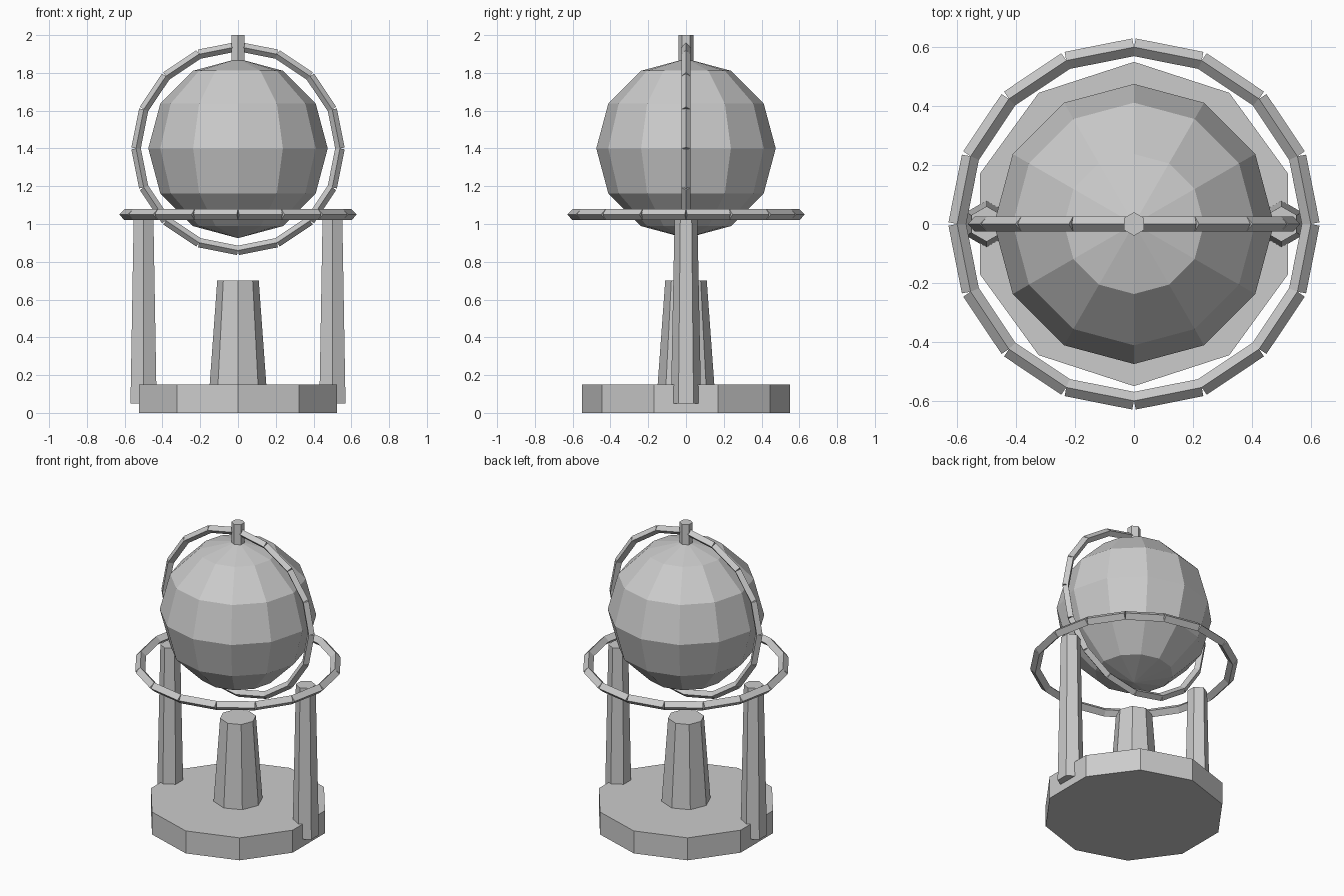
import bpy, bmesh
from math import pi, sin, cos
from mathutils import Matrix, Vector

cube = bpy.data.objects.get("Cube")
if cube:
    bpy.data.objects.remove(cube)

# One plain grey for the whole model
GREY = (0.6, 0.6, 0.6, 1)
grey = bpy.data.materials.new("plain grey")
grey.use_nodes = True
grey.diffuse_color = GREY
grey.node_tree.nodes["Principled BSDF"].inputs["Base Color"].default_value = GREY


def finish(name, bm):
    mesh = bpy.data.meshes.new(name)
    bm.to_mesh(mesh)
    bm.free()
    mesh.materials.append(grey)
    obj = bpy.data.objects.new(name, mesh)
    bpy.context.collection.objects.link(obj)
    return obj


def add_cone(bm, sides, r1, r2, depth, matrix):
    bmesh.ops.create_cone(bm, cap_ends=True, segments=sides, radius1=r1,
                          radius2=r2, depth=depth, matrix=matrix)


def column(name, sides, r1, r2, bottom, top, x=0):
    bm = bmesh.new()
    add_cone(bm, sides, r1, r2, top - bottom,
             Matrix.Translation((x, 0, (bottom + top) / 2)))
    return finish(name, bm)


def ring(name, radius, thickness, height, normal, count=16):
    """Ring of straight four-sided bars lying in the plane across normal."""
    bm = bmesh.new()
    normal = Vector(normal)
    u = Vector((1, 0, 0))
    v = normal.cross(u)
    half = pi / count
    for i in range(count):
        a = (2 * i + 1) * half
        radial = u * cos(a) + v * sin(a)
        m = Matrix((radial, normal, radial.cross(normal))).transposed().to_4x4()
        m.translation = radial * radius * cos(half) + Vector((0, 0, height))
        add_cone(bm, 4, thickness, thickness, 2 * radius * sin(half), m)
    return finish(name, bm)


# Stand
column("base", 10, 0.55, 0.55, 0, 0.15)
column("pedestal", 8, 0.15, 0.11, 0.15, 0.70)
for side, x in (("left", 0.5), ("right", -0.5)):
    column(side + "_post", 6, 0.08, 0.06, 0.05, 1.05, x)

# Globe
bm = bmesh.new()
bmesh.ops.create_uvsphere(bm, u_segments=12, v_segments=6, radius=0.475,
                          matrix=Matrix.Translation((0, 0, 1.4)))
finish("globe", bm)

# Rings and top pin
ring("horizon_ring", 0.6, 0.03, 1.05, (0, 0, 1))
ring("meridian_ring", 0.54, 0.025, 1.4, (0, 1, 0))
column("top_pin", 6, 0.04, 0.04, 1.86, 2.0)
